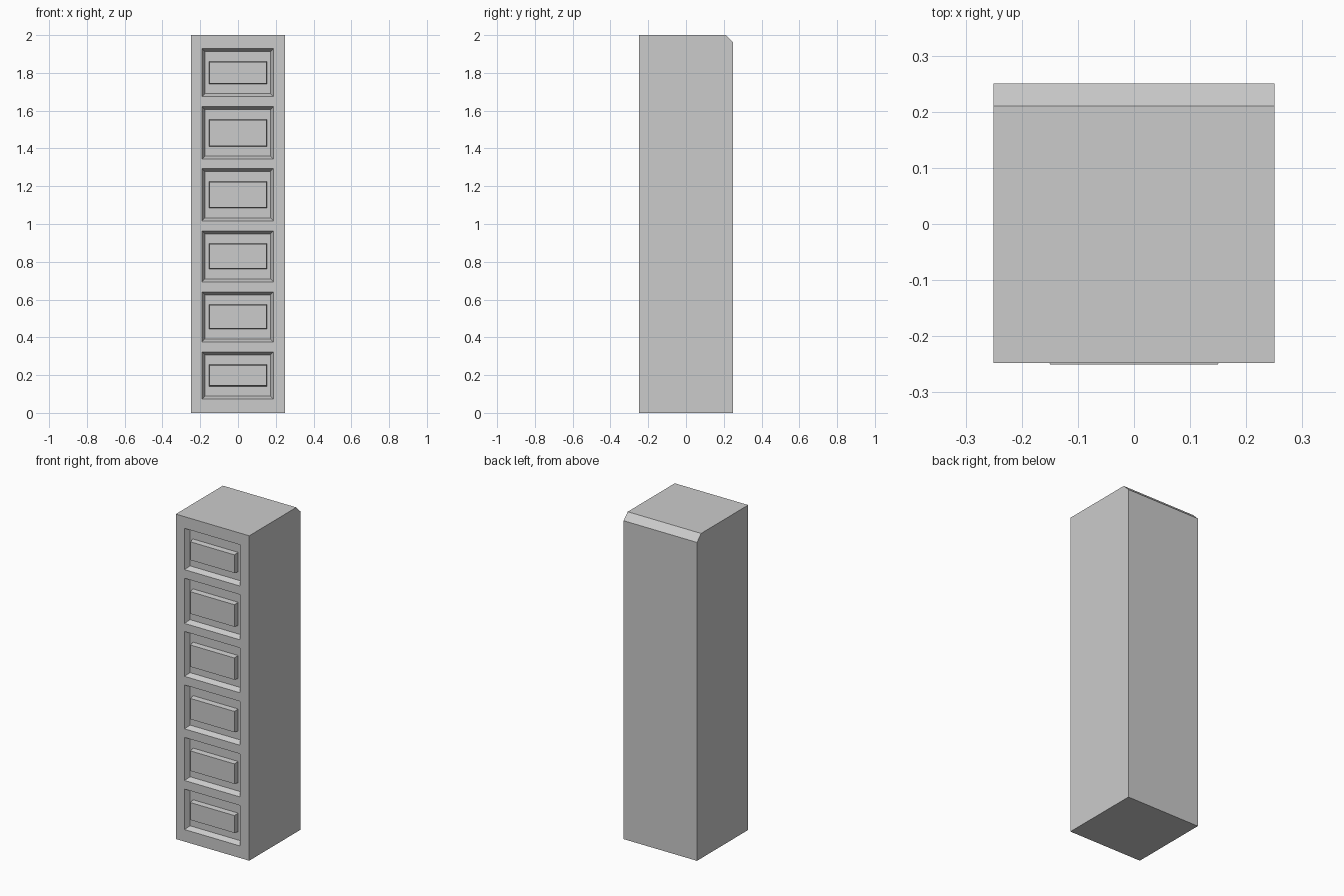
import bpy, bmesh

if "Cube" in bpy.data.objects:
    bpy.data.objects.remove(bpy.data.objects["Cube"])

FRONT, BACK, HALF, TOP, CHAMFER = -0.248, 0.25, 0.25, 2.0, 0.04
DEPTH, SLOPE = 0.03, 0.016
# bottom and top of each recess
RECESSES = [(0.074, 0.323), (0.376, 0.641), (0.694, 0.964),
            (1.017, 1.293), (1.343, 1.621), (1.674, 1.928)]


def make_object(name, bm):
    bmesh.ops.recalc_face_normals(bm, faces=bm.faces)
    mesh = bpy.data.meshes.new(name)
    bm.to_mesh(mesh)
    bm.free()
    ob = bpy.data.objects.new(name, mesh)
    bpy.context.collection.objects.link(ob)
    return ob


def loft(bm, loop_a, loop_b):
    """Closed solid between two matching outlines."""
    a = [bm.verts.new(p) for p in loop_a]
    b = [bm.verts.new(p) for p in loop_b]
    bm.faces.new(a)
    bm.faces.new(b)
    for i in range(len(a)):
        j = (i + 1) % len(a)
        bm.faces.new((a[i], a[j], b[j], b[i]))


def rect(x0, x1, z0, z1, y, inset=0.0):
    x0, x1, z0, z1 = x0 + inset, x1 - inset, z0 + inset, z1 - inset
    return [(x0, y, z0), (x1, y, z0), (x1, y, z1), (x0, y, z1)]


# Body: side profile with a chamfered top back edge
profile = [(FRONT, 0), (BACK, 0), (BACK, TOP - CHAMFER), (BACK - CHAMFER, TOP), (FRONT, TOP)]
bm = bmesh.new()
loft(bm, [(-HALF, y, z) for y, z in profile], [(HALF, y, z) for y, z in profile])
body = make_object("cabinet_body", bm)

# Recesses with sloped sides, cut from the front
bm = bmesh.new()
for z0, z1 in RECESSES:
    loft(bm, rect(-0.19, 0.187, z0, z1, FRONT - DEPTH, -SLOPE),
         rect(-0.19, 0.187, z0, z1, FRONT + DEPTH, SLOPE))
cutter = make_object("recess_cutter", bm)
cutter.hide_render = True
cut = body.modifiers.new("recesses", 'BOOLEAN')
cut.operation = 'DIFFERENCE'
cut.solver = 'EXACT'
cut.object = cutter
bpy.context.view_layer.objects.active = body
bpy.ops.object.modifier_apply(modifier=cut.name)
bpy.data.objects.remove(cutter)

# Raised drawer panels with slightly tapered sides
for i, (z0, z1) in enumerate(RECESSES):
    bm = bmesh.new()
    p0, p1 = z0 + 0.067, z1 - 0.067
    loft(bm, rect(-0.154, 0.154, p0, p1, FRONT + DEPTH),
         rect(-0.154, 0.154, p0, p1, -0.25, 0.004))
    make_object(f"drawer_panel_{i + 1}", bm)
